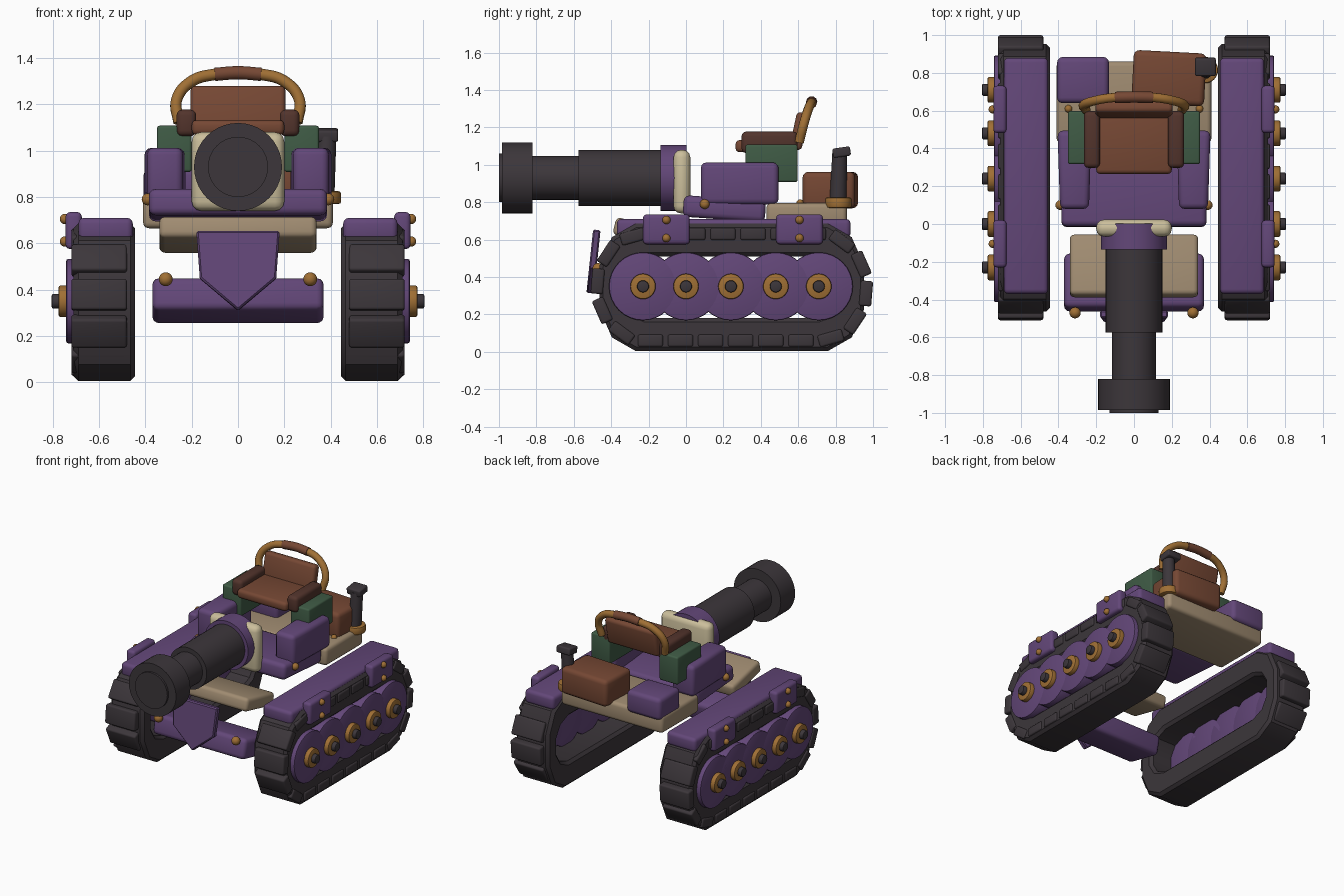
import bpy, bmesh, math
from mathutils import Vector, Matrix

cube = bpy.data.objects.get("Cube")
if cube:
    bpy.data.objects.remove(cube, do_unlink=True)


def material(name, rgb):
    m = bpy.data.materials.new(name)
    m.use_nodes = True
    m.diffuse_color = (*rgb, 1)
    m.node_tree.nodes["Principled BSDF"].inputs["Base Color"].default_value = (*rgb, 1)
    return m


PURPLE = material("purple_paint", (0.125, 0.063, 0.19))
DARK = material("dark_rubber", (0.045, 0.037, 0.043))
TAN = material("tan_panel", (0.35, 0.26, 0.165))
CREAM = material("cream_plate", (0.60, 0.52, 0.33))
GOLD = material("gold_metal", (0.35, 0.16, 0.035))
BROWN = material("brown_leather", (0.18, 0.064, 0.034))
DARK_BROWN = material("dark_brown_leather", (0.085, 0.034, 0.025))
GREEN = material("green_panel", (0.05, 0.105, 0.06))
SIDES = ((1, "left"), (-1, "right"))


def finish(bm, name, mat, matrix, bevel=0.0, segments=3):
    """Round the sharp edges, place the mesh and shade it."""
    bmesh.ops.recalc_face_normals(bm, faces=bm.faces)
    if bevel:
        edges = [e for e in bm.edges if e.calc_face_angle(0) > 0.9]
        bmesh.ops.bevel(bm, geom=edges, offset=bevel, segments=segments,
                        profile=0.5, affect='EDGES', clamp_overlap=True)
    mesh = bpy.data.meshes.new(name)
    bm.to_mesh(mesh)
    bm.free()
    mesh.materials.append(mat)
    ob = bpy.data.objects.new(name, mesh)
    ob.matrix_world = matrix
    bpy.context.collection.objects.link(ob)
    bpy.ops.object.select_all(action='DESELECT')
    ob.select_set(True)
    bpy.context.view_layer.objects.active = ob
    bpy.ops.object.shade_smooth_by_angle(angle=math.radians(35))
    return ob


def box(name, mat, centre, size, bevel=0.025, tilt=0, turn=0, front_scale=1):
    """Rounded box; tilt is about x and turn about z, in degrees."""
    bm = bmesh.new()
    bmesh.ops.create_cube(bm, size=1)
    for v in bm.verts:
        v.co = Vector(a * b for a, b in zip(v.co, size))
        if v.co.y < 0:
            v.co.x *= front_scale
    m = (Matrix.Translation(centre) @ Matrix.Rotation(math.radians(turn), 4, 'Z')
         @ Matrix.Rotation(math.radians(tilt), 4, 'X'))
    return finish(bm, name, mat, m, bevel)


def cylinder(name, mat, start, end, r, r_end=None, bevel=0.0, sides=32):
    start, end = Vector(start), Vector(end)
    axis = end - start
    bm = bmesh.new()
    bmesh.ops.create_cone(bm, cap_ends=True, segments=sides, radius1=r,
                          radius2=r if r_end is None else r_end, depth=axis.length)
    m = (Matrix.Translation((start + end) / 2)
         @ axis.to_track_quat('Z', 'Y').to_matrix().to_4x4())
    return finish(bm, name, mat, m, bevel, 2)


def rivet(name, centre, r=0.022):
    bm = bmesh.new()
    bmesh.ops.create_uvsphere(bm, u_segments=16, v_segments=10, radius=r)
    return finish(bm, name, GOLD, Matrix.Translation(centre))


def tube(name, mat, points, r):
    curve = bpy.data.curves.new(name, 'CURVE')
    curve.dimensions = '3D'
    curve.bevel_depth = r
    curve.bevel_resolution = 3
    curve.use_fill_caps = True
    spline = curve.splines.new('BEZIER')
    spline.bezier_points.add(len(points) - 1)
    for p, co in zip(spline.bezier_points, points):
        p.co = co
        p.handle_left_type = p.handle_right_type = 'AUTO'
    curve.materials.append(mat)
    ob = bpy.data.objects.new(name, curve)
    bpy.context.collection.objects.link(ob)


def track_loop(front, back, ry, rz, angles):
    """Long rounded loop in the y-z plane."""
    mid = 0.345
    pts = [(back + ry * math.cos(a), mid + rz * math.sin(a)) for a in angles]
    return pts + [(front - ry * math.cos(a), mid + rz * math.sin(a)) for a in reversed(angles)]


def walk(points, count):
    """Evenly spaced positions and directions along a closed path."""
    pts = [Vector(p) for p in points]
    legs = [(a, b, (b - a).length) for a, b in zip(pts, pts[1:] + pts[:1])]
    step = sum(leg[2] for leg in legs) / count
    due, done = step / 2, 0
    for a, b, length in legs:
        while length and due <= done + length:
            yield a.lerp(b, (due - done) / length), (b - a).normalized()
            due += step
        done += length


# Tracks, wheels and fenders
corner = [math.radians(a) for a in (-90, -52, -20, 20, 52, 90)]
smooth = [math.radians(a) for a in range(-90, 91, 10)]
outer = track_loop(-0.27, 0.76, 0.205, 0.34, corner)
inner = track_loop(-0.22, 0.71, 0.14, 0.165, corner)
pad_path = track_loop(-0.205, 0.695, 0.27, 0.285, smooth)
for s, side in SIDES:
    bm = bmesh.new()
    rings = [[bm.verts.new((s * x, y, z)) for y, z in loop]
             for x, loop in ((0.445, outer), (0.71, outer), (0.71, inner), (0.445, inner))]
    for a, b in zip(rings, rings[1:] + rings[:1]):
        for i in range(len(a)):
            j = (i + 1) % len(a)
            bm.faces.new((a[i], a[j], b[j], b[i]))
    finish(bm, side + "_track", DARK, Matrix(), 0.02, 1)
    for i, (p, d) in enumerate(walk(pad_path, 22)):
        box(f"{side}_tread_pad_{i}", DARK, (s * 0.6, p.x, p.y), (0.24, 0.135, 0.066), 0.012,
            tilt=math.degrees(math.atan2(d.y, d.x)))
    for i, y in enumerate((-0.23, 0, 0.24, 0.48, 0.71)):
        for part, mat, x0, x1, r in (("wheel", PURPLE, 0.62, 0.742, 0.182),
                                     ("hub", GOLD, 0.72, 0.775, 0.068),
                                     ("axle", DARK, 0.72, 0.805, 0.032)):
            cylinder(f"{side}_{part}_{i}", mat, (s * x0, y, 0.35), (s * x1, y, 0.35), r, bevel=0.008)
    box(side + "_fender", PURPLE, (s * 0.572, 0.255, 0.66), (0.235, 1.25, 0.1), 0.025)
    for part, y in (("front", -0.105), ("rear", 0.607)):
        box(f"{side}_{part}_fender_plate", PURPLE, (s * 0.71, y, 0.655), (0.07, 0.25, 0.16), 0.02)
        for level, z in (("upper", 0.705), ("lower", 0.608)):
            rivet(f"{side}_{part}_{level}_rivet", (s * 0.748, y, z))

# Hull slabs and pointed nose shield
box("rear_deck", TAN, (0, 0.645, 0.73), (0.82, 0.43, 0.13), 0.025)
box("front_deck", TAN, (0, -0.222, 0.637), (0.68, 0.33, 0.095), 0.025, tilt=-13)
box("lower_beam", PURPLE, (0, -0.31, 0.352), (0.74, 0.295, 0.145), 0.03, tilt=-13)
bm = bmesh.new()
shield = [bm.verts.new((x, 0, z)) for x, z in
          ((-0.18, 0.175), (0.18, 0.175), (0.165, -0.03), (0, -0.17), (-0.165, -0.03))]
face = bm.faces.new(shield)
extruded = bmesh.ops.extrude_face_region(bm, geom=[face])["geom"]
bmesh.ops.translate(bm, vec=(0, 0.04, 0),
                    verts=[g for g in extruded if isinstance(g, bmesh.types.BMVert)])
finish(bm, "nose_shield", PURPLE,
       Matrix.Translation((0, -0.515, 0.48)) @ Matrix.Rotation(math.radians(-6), 4, 'X'), 0.008, 1)

# Turret
box("turret_base", PURPLE, (0, 0.205, 0.765), (0.77, 0.44, 0.115), 0.03, tilt=-4)
for s, side in SIDES:
    box(side + "_turret_cheek", PURPLE, (s * 0.315, 0.287, 0.9), (0.18, 0.415, 0.225), 0.03,
        front_scale=0.85)
    box(side + "_seat_support", GREEN, (s * 0.275, 0.457, 1.008), (0.15, 0.28, 0.2), 0.012)
    box(side + "_armrest", DARK_BROWN, (s * 0.223, 0.447, 1.12), (0.085, 0.3, 0.115), 0.025)
    rivet(side + "_beam_rivet", (s * 0.312, -0.47, 0.445), 0.03)
    rivet(side + "_turret_rivet", (s * 0.39, 0.1, 0.79), 0.026)
    rivet(side + "_deck_rivet", (s * 0.347, 0.61, 0.795), 0.02)

# Gun
for name, mat, y0, y1, r, bev in (("gun_collar", PURPLE, -0.135, 0.002, 0.176, 0),
                                  ("gun_sleeve", DARK, -0.575, -0.1, 0.15, 0),
                                  ("gun_barrel", DARK, -0.85, -0.55, 0.117, 0),
                                  ("gun_muzzle", DARK, -0.985, -0.82, 0.19, 0),
                                  ("muzzle_disc", DARK, -1.0, -0.97, 0.13, 0)):
    cylinder(name, mat, (0, y0, 0.93), (0, y1, 0.93), r, bevel=bev, sides=40)
box("gun_mantlet", CREAM, (0, -0.022, 0.91), (0.4, 0.09, 0.34), 0.04)

# Seat and roll bar
box("seat_cushion", BROWN, (0, 0.425, 1.1), (0.4, 0.32, 0.065), 0.022)
box("seat_back", BROWN, (0, 0.605, 1.18), (0.41, 0.065, 0.2), 0.022, tilt=-12)
half = [(0.255, 0.605, 1.12), (0.265, 0.63, 1.22), (0.2, 0.655, 1.3), (0.1, 0.67, 1.33)]
tube("roll_bar", GOLD, half + [(0, 0.672, 1.337)] + [(-x, y, z) for x, y, z in reversed(half)], 0.025)
tube("roll_bar_grip", BROWN, [(-0.1, 0.67, 1.33), (0, 0.672, 1.337), (0.1, 0.67, 1.33)], 0.03)

# Rear stowage and exhaust
box("rear_purple_box", PURPLE, (-0.27, 0.762, 0.845), (0.275, 0.245, 0.16), 0.03)
box("rear_brown_box", BROWN, (0.185, 0.772, 0.865), (0.385, 0.28, 0.195), 0.03, turn=-3)
cylinder("exhaust_collar", GOLD, (0.375, 0.815, 0.77), (0.375, 0.815, 0.825), 0.07, bevel=0.01)
cylinder("exhaust_pipe", DARK, (0.37, 0.812, 0.78), (0.385, 0.822, 1.06), 0.046, 0.04)
box("exhaust_cap", DARK, (0.378, 0.832, 1.068), (0.11, 0.095, 0.05), 0.01, tilt=8)
